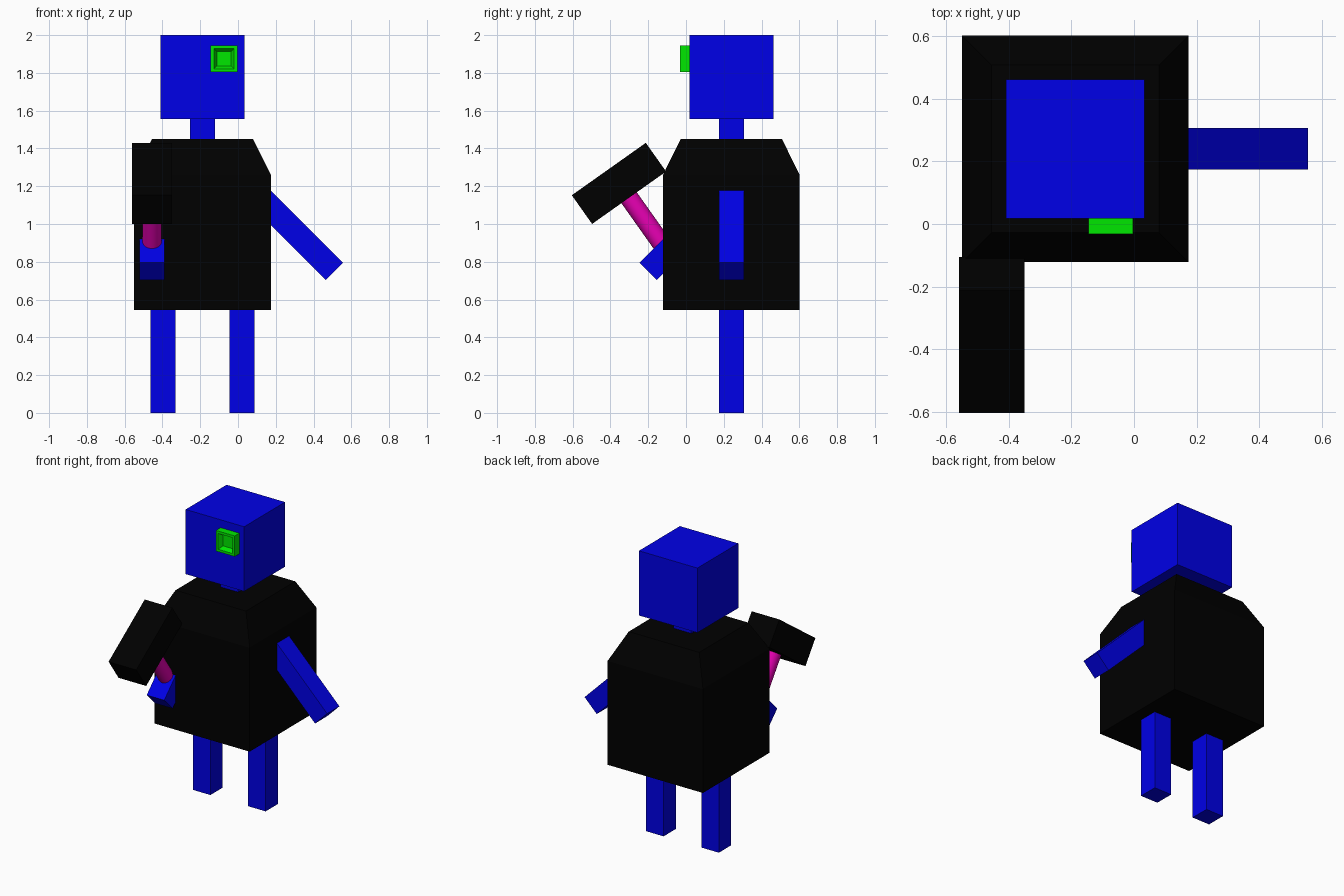
import bpy, bmesh, math
from mathutils import Matrix, Vector

if "Cube" in bpy.data.objects:
    bpy.data.objects.remove(bpy.data.objects["Cube"])


def material(name, rgb):
    m = bpy.data.materials.new(name)
    m.diffuse_color = (*rgb, 1)
    m.use_nodes = True
    m.node_tree.nodes["Principled BSDF"].inputs["Base Color"].default_value = m.diffuse_color
    return m


BLUE = material("blue", (0.0, 0.0, 0.8))
BLACK = material("black", (0.0, 0.0, 0.0))
GREEN = material("green", (0.0, 0.8, 0.0))
MAGENTA = material("magenta", (0.8, 0.0, 0.45))


def finish(name, bm, mat):
    bmesh.ops.recalc_face_normals(bm, faces=bm.faces)
    me = bpy.data.meshes.new(name)
    bm.to_mesh(me)
    bm.free()
    me.materials.append(mat)
    ob = bpy.data.objects.new(name, me)
    bpy.context.collection.objects.link(ob)
    return ob


def box_mesh(center, size, rot=Matrix()):
    bm = bmesh.new()
    mat = Matrix.Translation(center) @ rot @ Matrix.Diagonal((*size, 1))
    bmesh.ops.create_cube(bm, size=1, matrix=mat)
    return bm


def box(name, center, size, mat, rot=Matrix()):
    return finish(name, box_mesh(center, size, rot), mat)


CX, CY = -0.188, 0.24  # middle of the figure

# Body: box with a tapered shoulder section on top
bm = box_mesh((CX, CY, 0.903), (0.724, 0.724, 0.714))
top = max(bm.faces, key=lambda f: f.calc_center_median().z)
top = bmesh.ops.extrude_discrete_faces(bm, faces=[top])["faces"][0]
for v in top.verts:
    v.co = (CX + (v.co.x - CX) * 0.74, CY + (v.co.y - CY) * 0.74, 1.45)
finish("body", bm, BLACK)

# Head, neck and legs
box("head", (CX, CY, 1.778), (0.444, 0.444, 0.444), BLUE)
box("neck", (CX, CY, 1.49), (0.133, 0.133, 0.16), BLUE)
for side, x in (("left", 0.022), ("right", -0.398)):
    box(side + "_leg", (x, CY, 0.29), (0.133, 0.133, 0.58), BLUE)

# Arms: one reaching sideways, one reaching forward, both 45 degrees down
L = 0.6
d = L / 2 * math.sqrt(0.5)
box("left_arm", (0.51 - d, CY, 0.75 + d), (L, 0.133, 0.13), BLUE,
    Matrix.Rotation(math.radians(45), 4, 'Y'))
box("right_arm", (-0.455, -0.2 + d, 0.75 + d), (0.133, L, 0.13), BLUE,
    Matrix.Rotation(math.radians(45), 4, 'X'))

# Eye: block with a recessed, sloped front panel
bm = box_mesh((-0.074, -0.004, 1.875), (0.142, 0.056, 0.142))
front = min(bm.faces, key=lambda f: f.calc_center_median().y)
bmesh.ops.inset_region(bm, faces=[front], thickness=0.024)
front = bmesh.ops.extrude_discrete_faces(bm, faces=[front])["faces"][0]
c = front.calc_center_median()
for v in front.verts:
    v.co = c + (v.co - c) * 0.7 + Vector((0, 0.03, 0))
finish("eye", bm, GREEN)

# Hammer: tilted block on a round handle held by the forward arm
tilt = Matrix.Rotation(math.radians(35.3), 4, 'X')
hammer = Vector((-0.455, -0.355, 1.215))
box("hammer_head", hammer, (0.21, 0.48, 0.186), BLACK, tilt)
bm = bmesh.new()
bmesh.ops.create_cone(bm, cap_ends=True, segments=32, radius1=0.05, radius2=0.05, depth=0.4,
                      matrix=Matrix.Translation(hammer) @ tilt @ Matrix.Translation((0, 0, -0.23)))
handle = finish("hammer_handle", bm, MAGENTA)
bpy.context.view_layer.objects.active = handle
handle.select_set(True)
bpy.ops.object.shade_smooth_by_angle()
